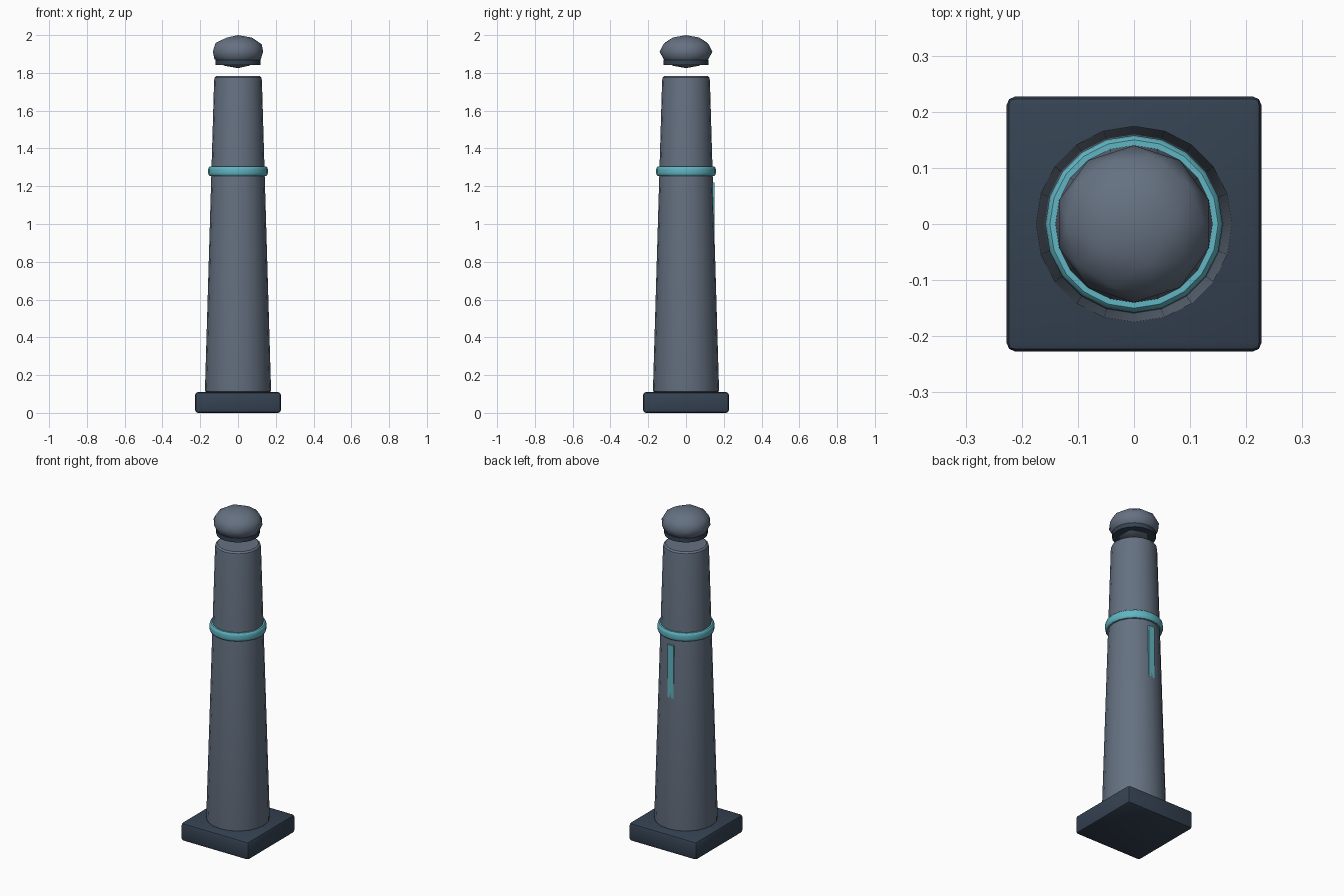
import bpy, math

if "Cube" in bpy.data.objects:
    bpy.data.objects.remove(bpy.data.objects["Cube"])

def material(name, rgb):
    m = bpy.data.materials.new(name)
    m.diffuse_color = (*rgb, 1)
    m.use_nodes = True
    m.node_tree.nodes["Principled BSDF"].inputs["Base Color"].default_value = m.diffuse_color
    return m

STONE = material("stone", (0.13, 0.165, 0.22))
DARK = material("dark_stone", (0.036, 0.055, 0.085))
TEAL = material("teal", (0.12, 0.46, 0.54))

def finish(name, mat):
    ob = bpy.context.object
    ob.name = name
    ob.data.materials.append(mat)
    bpy.ops.object.shade_smooth_by_angle(angle=math.radians(35))
    return ob

def box(name, lo, hi, mat, bevel=0):
    bpy.ops.mesh.primitive_cube_add(size=1, location=[(a + b) / 2 for a, b in zip(lo, hi)])
    ob = bpy.context.object
    ob.scale = [b - a for a, b in zip(lo, hi)]
    bpy.ops.object.transform_apply(location=False, rotation=False, scale=True)
    if bevel:
        mod = ob.modifiers.new("bevel", "BEVEL")
        mod.width, mod.segments = bevel, 2
        bpy.ops.object.modifier_apply(modifier=mod.name)
    return finish(name, mat)

def lathe(name, profile, mat, closed=False, sides=20):
    # Revolve (radius, z) points around the z axis, capping open ends
    verts = [(r * math.cos(2 * math.pi * k / sides), r * math.sin(2 * math.pi * k / sides), z)
             for r, z in profile for k in range(sides)]
    n = len(profile)
    faces = []
    for i in range(n if closed else n - 1):
        a, b = i * sides, (i + 1) % n * sides
        for k in range(sides):
            j = (k + 1) % sides
            faces.append((a + k, a + j, b + j, b + k))
    if not closed:
        faces.append(tuple(reversed(range(sides))))
        faces.append(tuple(range((n - 1) * sides, n * sides)))
    me = bpy.data.meshes.new(name)
    me.from_pydata(verts, [], faces)
    ob = bpy.data.objects.new(name, me)
    bpy.context.collection.objects.link(ob)
    bpy.ops.object.select_all(action="DESELECT")
    ob.select_set(True)
    bpy.context.view_layer.objects.active = ob
    return finish(name, mat)

# Square plinth
box("base", (-0.227, -0.227, 0), (0.227, 0.227, 0.11), DARK, 0.015)

# Tapered shaft with softened ends
lathe("shaft", [(0.167, 0.11), (0.174, 0.114), (0.175, 0.122), (0.1265, 1.762),
                (0.124, 1.776), (0.114, 1.784)], STONE)

# Teal band around the shaft
lathe("band", [(0.130, 1.255), (0.150, 1.255), (0.156, 1.261), (0.158, 1.270), (0.158, 1.290),
               (0.156, 1.299), (0.150, 1.305), (0.130, 1.305)], TEAL, closed=True)

# Light strip on the back
box("light_strip", (-0.02, 0.13, 0.90), (0.02, 0.151, 1.22), TEAL)

# Floating cap: collar and flattened dome
lathe("cap_collar", [(0.12, 1.843), (0.12, 1.868)], DARK)
bpy.ops.mesh.primitive_ico_sphere_add(subdivisions=2, radius=0.14, location=(0, 0, 1.9125))
bpy.context.object.scale.z = 0.625
bpy.ops.object.transform_apply(location=False, rotation=False, scale=True)
finish("cap_dome", STONE)
